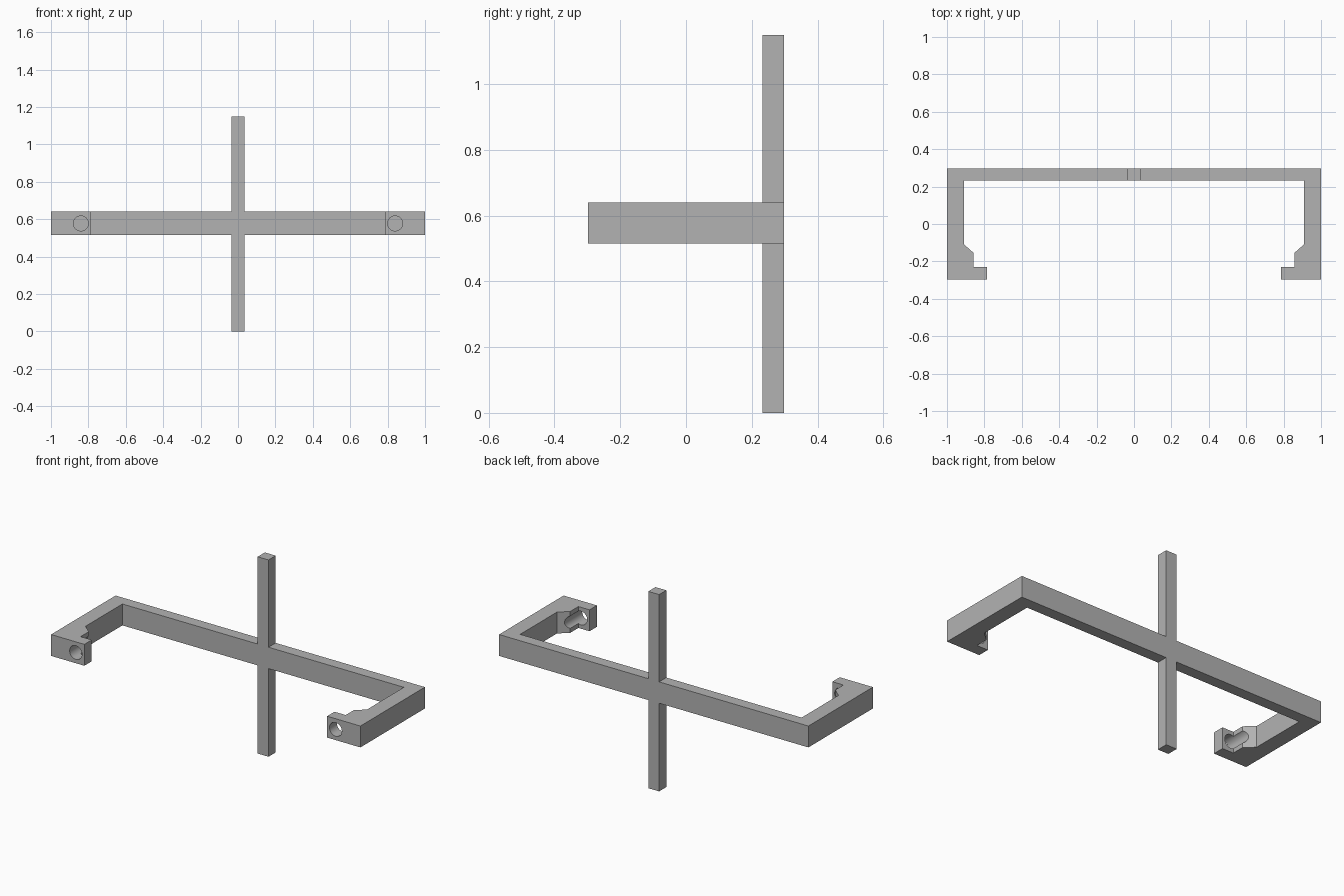
import bpy
import bmesh
from math import radians
from mathutils import Vector

cube = bpy.data.objects.get("Cube")
if cube:
    bpy.data.objects.remove(cube, do_unlink=True)

# Single plain grey
grey = bpy.data.materials.new("plain_grey")
grey.use_nodes = True
colour = (0.45, 0.45, 0.45, 1)
grey.diffuse_color = colour
grey.node_tree.nodes["Principled BSDF"].inputs["Base Color"].default_value = colour

BACK, FRONT = 0.298, -0.298
BAR_FRONT = 0.232
LOW, HIGH = 0.515, 0.64
MID = (LOW + HIGH) / 2
POST = 0.035


def extrude_profile(name, points, z0, z1):
    """Extrude a plan outline vertically between two heights."""
    bm = bmesh.new()
    face = bm.faces.new([bm.verts.new((x, y, z0)) for x, y in points])
    moved = bmesh.ops.extrude_face_region(bm, geom=[face])["geom"]
    verts = [g for g in moved if isinstance(g, bmesh.types.BMVert)]
    bmesh.ops.translate(bm, verts=verts, vec=Vector((0, 0, z1 - z0)))
    bmesh.ops.recalc_face_normals(bm, faces=bm.faces)
    mesh = bpy.data.meshes.new(name)
    bm.to_mesh(mesh)
    bm.free()
    mesh.materials.append(grey)
    obj = bpy.data.objects.new(name, mesh)
    bpy.context.collection.objects.link(obj)
    return obj


# Bracket: back bar, side arms, thickened ends and inward lips in one outline
half = [(1, BACK), (1, FRONT), (0.785, FRONT), (0.785, -0.23), (0.857, -0.23),
        (0.857, -0.155), (0.91, -0.108), (0.91, BAR_FRONT)]
outline = half + [(-x, y) for x, y in reversed(half)]
bracket = extrude_profile("bracket_frame", outline, LOW, HIGH)

# Screw holes through the lips, grooving the thickened ends behind them
for side in (-1, 1):
    bpy.ops.mesh.primitive_cylinder_add(vertices=32, radius=0.04, depth=0.4,
                                        location=(side * 0.84, -0.2, MID),
                                        rotation=(radians(90), 0, 0))
    cutter = bpy.context.object
    cutter.name = "hole_cutter"
    cutter.hide_render = True
    cutter.data.materials.append(grey)
    cut = bracket.modifiers.new("screw_hole", "BOOLEAN")
    cut.operation = "DIFFERENCE"
    cut.solver = "EXACT"
    cut.object = cutter
    bpy.ops.object.select_all(action="DESELECT")
    bpy.context.view_layer.objects.active = bracket
    bracket.select_set(True)
    bpy.ops.object.modifier_apply(modifier=cut.name)
    bpy.data.objects.remove(cutter, do_unlink=True)

bpy.ops.object.shade_smooth_by_angle(angle=radians(30))

# Upright post, above and below the bar
square = [(-POST, BAR_FRONT), (POST, BAR_FRONT), (POST, BACK), (-POST, BACK)]
extrude_profile("upper_post", square, HIGH, 1.15)
extrude_profile("lower_post", square, 0, LOW)
